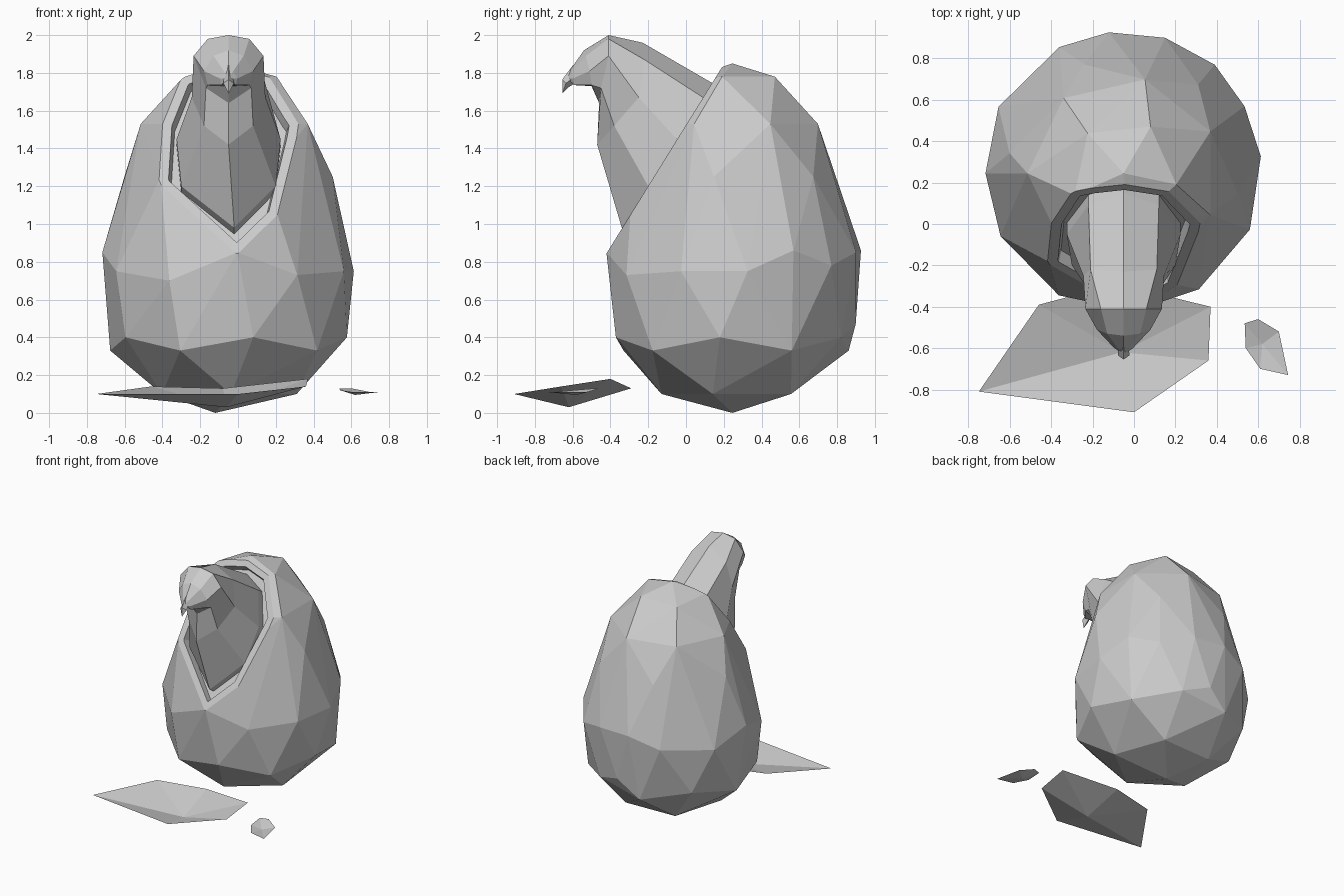
import bpy, bmesh, math
from mathutils import Vector

if "Cube" in bpy.data.objects:
    bpy.data.objects.remove(bpy.data.objects["Cube"])

mat = bpy.data.materials.new("pale_grey")
mat.diffuse_color = (0.6, 0.6, 0.6, 1)
mat.use_nodes = True
mat.node_tree.nodes["Principled BSDF"].inputs["Base Color"].default_value = mat.diffuse_color


def finish(name, bm):
    me = bpy.data.meshes.new(name)
    bm.to_mesh(me)
    bm.free()
    me.materials.append(mat)
    ob = bpy.data.objects.new(name, me)
    bpy.context.collection.objects.link(ob)
    return ob


# Egg: convex hull of staggered rings (z, z wobble, radius, count, phase)
CX, CY = -0.05, 0.245
rings = [(0.0, 0, 0.07, 1, 180), (0.10, 0.0, 0.375, 5, 200), (0.365, 0.035, 0.63, 10, 282),
         (1.25, 0.0, 0.56, 6, 350), (1.53, 0.0, 0.465, 7, 180),
         (1.77, 0.01, 0.26, 5, 60), (1.85, 0, 0.0, 1, 0)]
# Widest band, irregular (angle, z)
belly = [(7, .75), (29, .86), (50, .78), (73, .85), (96, .86), (117, .78), (152, .75),
         (180, .85), (207, .75), (242, .70), (274, .85), (303, .73), (336, .75)]
bm = bmesh.new()


def egg_vert(angle, r, z):
    a = math.radians(angle)
    bm.verts.new((CX + r * math.cos(a), CY + r * math.sin(a), z))


for z, wob, r, n, ph in rings:
    for i in range(n):
        egg_vert(ph + 360 * i / n, r, z + wob * (1 - 2 * (i % 2)))
for ang, z in belly:
    egg_vert(ang, 0.685 if 40 < ang < 160 else 0.668, z)
egg_vert(86, 0.655, 0.47)
bmesh.ops.convex_hull(bm, input=bm.verts[:])

# Sloping opening: slice the front, then a rim and a shallow hollow
nrm = Vector((0, -0.85, 0.527))
bmesh.ops.bisect_plane(bm, geom=bm.verts[:] + bm.edges[:] + bm.faces[:],
                       plane_co=(0, -0.405, 0.87), plane_no=nrm, clear_outer=True)
cap = bmesh.ops.contextual_create(bm, geom=[e for e in bm.edges if e.is_boundary])["faces"]
bmesh.ops.inset_region(bm, faces=cap, thickness=0.05, depth=0.0)
bmesh.ops.inset_region(bm, faces=cap, thickness=0.015, depth=-0.06)
bmesh.ops.recalc_face_normals(bm, faces=bm.faces[:])
finish("egg_shell", bm)


def ring(half):
    """Mirror half a cross-section (front to back) about the bird's midline."""
    pts = [(x, y, z) for x, y, z in half]
    return pts + [(-x, y, z) for x, y, z in reversed(half[1:-1])]


def loft(name, sections, tip):
    bm = bmesh.new()
    loops = [[bm.verts.new((p[0] - 0.05, p[1], p[2])) for p in s] for s in sections]
    for a, b in zip(loops, loops[1:]):
        for i in range(len(a)):
            j = (i + 1) % len(a)
            bm.faces.new((a[i], a[j], b[j], b[i]))
    t = bm.verts.new((tip[0] - 0.05, tip[1], tip[2]))
    for i in range(len(loops[-1])):
        bm.faces.new((loops[-1][i], loops[-1][(i + 1) % len(loops[-1])], t))
    bmesh.ops.recalc_face_normals(bm, faces=bm.faces[:])
    return finish(name, bm)


# Bird: breast, neck and head sections
base = ring([(0.03, -0.34, 0.98), (0.25, -0.20, 1.20), (0.275, -0.05, 1.45), (0.17, 0.09, 1.67), (0.0, 0.15, 1.74)])
sunk = [tuple(Vector(p) - nrm * 0.07) for p in base]
chest = ring([(0, -0.47, 1.42), (0.13, -0.38, 1.52), (0.195, -0.25, 1.67), (0.16, -0.22, 1.87), (0, -0.23, 1.96)])
nape = ring([(0, -0.46, 1.64), (0.12, -0.45, 1.72), (0.185, -0.41, 1.89), (0.11, -0.41, 1.98), (0, -0.41, 2.0)])
brow = ring([(0, -0.50, 1.73), (0.11, -0.50, 1.735), (0.13, -0.51, 1.81), (0.08, -0.53, 1.89), (0, -0.54, 1.92)])
face = ring([(0, -0.59, 1.74), (0.04, -0.59, 1.735), (0.045, -0.60, 1.77), (0.025, -0.605, 1.81), (0, -0.61, 1.82)])
loft("bird_body", [sunk, base, chest, nape, brow, face], (0, -0.63, 1.77))

# Hooked beak
beak_root = [(0, -0.58, 1.75), (0.025, -0.59, 1.78), (0, -0.595, 1.845), (-0.025, -0.59, 1.78)]
beak_mid = [(0, -0.62, 1.725), (0.028, -0.635, 1.745), (0, -0.655, 1.765), (-0.028, -0.635, 1.745)]
loft("beak", [beak_root, beak_mid], (0, -0.655, 1.69))


# Broken shell pieces: shallow dishes around a low centre
def shard(name, rim, centre):
    bm = bmesh.new()
    c = bm.verts.new(centre)
    v = [bm.verts.new(p) for p in rim]
    for i in range(len(v)):
        bm.faces.new((c, v[i], v[(i + 1) % len(v)]))
    finish(name, bm)


shard("large_shell_piece", [(-0.75, -0.81, 0.10), (0, -0.91, 0.10), (0.36, -0.66, 0.14),
                            (0.37, -0.40, 0.18), (-0.08, -0.29, 0.13), (-0.46, -0.39, 0.14)],
      (-0.06, -0.62, 0.03))
shard("small_shell_piece", [(0.54, -0.60, 0.12), (0.61, -0.70, 0.11), (0.745, -0.73, 0.11),
                            (0.70, -0.52, 0.11), (0.60, -0.46, 0.13), (0.535, -0.48, 0.13)],
      (0.62, -0.58, 0.095))
